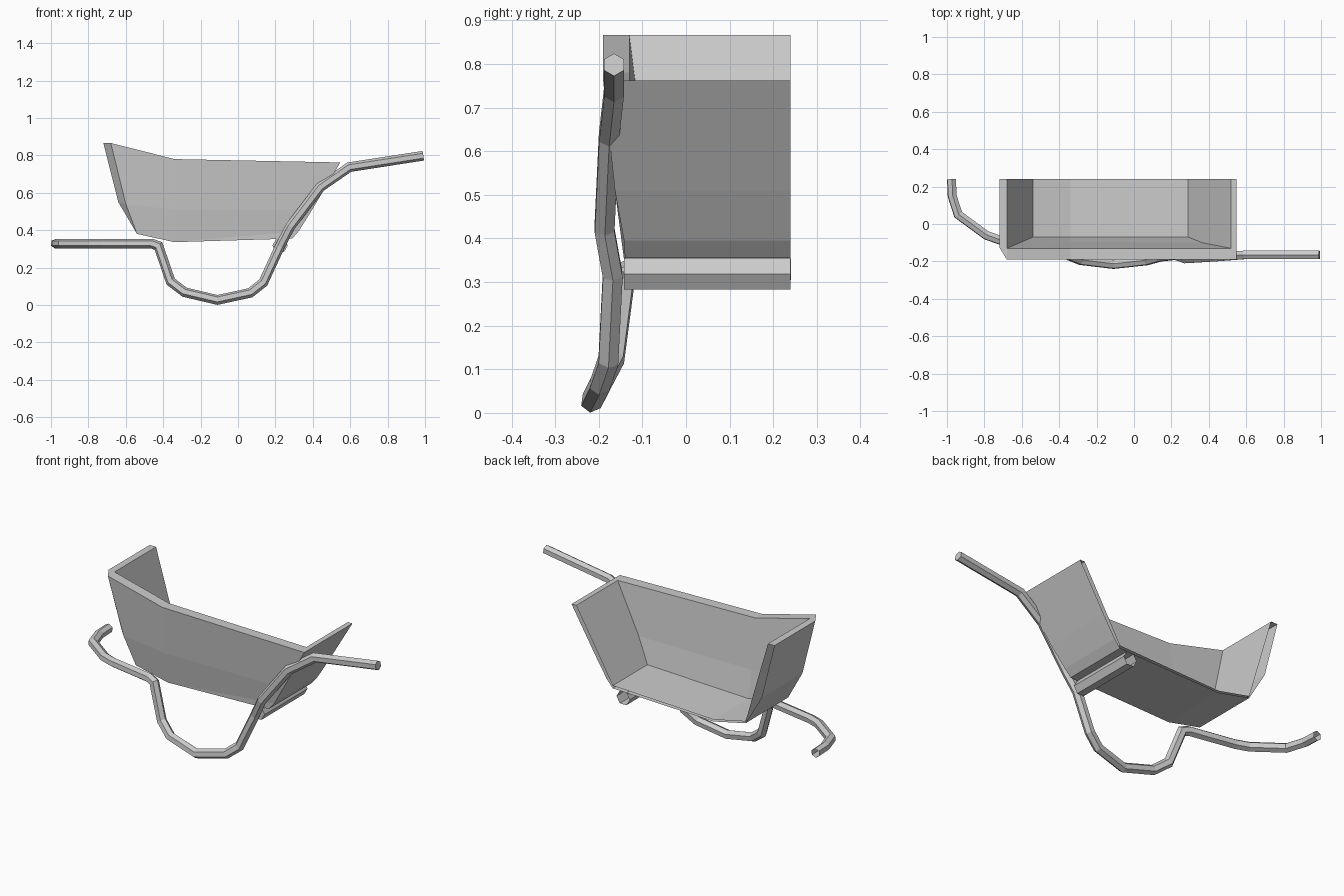
import bpy, bmesh, math
from mathutils import Vector

if "Cube" in bpy.data.objects:
    bpy.data.objects.remove(bpy.data.objects["Cube"])

CUT = 0.24  # y of the open section plane

steel = bpy.data.materials.new("grey_steel")
steel.diffuse_color = (0.6, 0.6, 0.6, 1)
steel.use_nodes = True
steel.node_tree.nodes["Principled BSDF"].inputs["Base Color"].default_value = steel.diffuse_color


def finish(bm, name):
    bmesh.ops.remove_doubles(bm, verts=bm.verts, dist=0.0005)
    bmesh.ops.recalc_face_normals(bm, faces=bm.faces)
    me = bpy.data.meshes.new(name)
    bm.to_mesh(me)
    bm.free()
    me.materials.append(steel)
    ob = bpy.data.objects.new(name, me)
    bpy.context.collection.objects.link(ob)
    return ob


def strip(bm, row_a, row_b):
    """Quads between two equally long rows of points."""
    a = [bm.verts.new(p) for p in row_a]
    b = [bm.verts.new(p) for p in row_b]
    for i in range(len(a) - 1):
        bm.faces.new((a[i], a[i + 1], b[i + 1], b[i]))


def at_cut(p):
    return (p[0], CUT, p[2])


def closed_row(points):
    """Extend both ends of a row to the section plane."""
    return [at_cut(points[0])] + points + [at_cut(points[-1])]


def hex_tube(name, path, radius, vertex_dir, cap_start=False, cap_end=False):
    pts = [Vector(p) for p in path]
    seg = [(b - a).normalized() for a, b in zip(pts, pts[1:])]
    bm = bmesh.new()
    d = seg[0]
    u = Vector(vertex_dir)
    u = (u - d * u.dot(d)).normalized()
    ring = [pts[0] + radius * (math.cos(k * math.pi / 3) * u
            + math.sin(k * math.pi / 3) * d.cross(u)) for k in range(6)]
    rings = [[bm.verts.new(p) for p in ring]]
    # slide each ring along its segment onto the mitre plane
    for i, d in enumerate(seg):
        n = d if i == len(seg) - 1 else (d + seg[i + 1]).normalized()
        ring = [p + d * ((pts[i + 1] - p).dot(n) / d.dot(n)) for p in ring]
        rings.append([bm.verts.new(p) for p in ring])
    for a, b in zip(rings, rings[1:]):
        for k in range(6):
            bm.faces.new((a[k], a[(k + 1) % 6], b[(k + 1) % 6], b[k]))
    if cap_start:
        bm.faces.new(rings[0])
    if cap_end:
        bm.faces.new(rings[-1])
    return finish(bm, name)


# Tray: nose, chamfered corner, side bend, rear corner
rim = [(-0.72, -0.125, 0.866), (-0.68, -0.19, 0.866),
       (-0.34, -0.19, 0.78), (0.547, -0.19, 0.762)]
mid = [(-0.64, -0.125, 0.55), (-0.60, -0.165, 0.54),
       (-0.34, -0.163, 0.51), (0.397, -0.163, 0.51)]
low = [(-0.54, -0.14, 0.38), (-0.54, -0.14, 0.38),
       (-0.34, -0.14, 0.336), (0.325, -0.142, 0.395)]
base = low[:3] + [(0.29, -0.14, 0.355)]
rim_in = [(-0.68, -0.13, 0.866), (-0.68, -0.13, 0.866),
          (-0.34, -0.13, 0.78), (0.518, -0.13, 0.762)]
mid_in = [(-0.587, -0.09, 0.55), (-0.587, -0.09, 0.55),
          (-0.34, -0.095, 0.50), (0.365, -0.10, 0.50)]
floor_in = [(-0.54, -0.07, 0.39), (-0.54, -0.07, 0.39),
            (-0.34, -0.07, 0.347), (0.29, -0.07, 0.37)]

bm = bmesh.new()
rows = [closed_row(r) for r in (base, low, mid, rim, rim_in, mid_in, floor_in)]
for a, b in zip(rows, rows[1:]):
    strip(bm, a, b)
for floor in (base[1:], floor_in[1:]):
    strip(bm, floor, [at_cut(p) for p in floor])
# drop faces collapsed by shared points
bmesh.ops.remove_doubles(bm, verts=bm.verts, dist=0.0005)
bmesh.ops.dissolve_degenerate(bm, edges=bm.edges, dist=0.0005)
finish(bm, "tray")

# Bent handle, leg and front loop in one tube
frame_path = [
    (0.991, -0.165, 0.798), (0.595, -0.165, 0.737), (0.44, -0.177, 0.63),
    (0.28, -0.187, 0.42), (0.225, -0.168, 0.315), (0.135, -0.178, 0.12),
    (0.065, -0.197, 0.065), (-0.11, -0.216, 0.027), (-0.285, -0.195, 0.068),
    (-0.36, -0.165, 0.125), (-0.425, -0.14, 0.315), (-0.46, -0.133, 0.328),
    (-0.72, -0.085, 0.328), (-0.79, -0.06, 0.328), (-0.94, 0.05, 0.328),
    (-0.972, 0.15, 0.328), (-0.976, CUT, 0.328)]
hex_tube("frame_tube", frame_path, 0.026, (0, 0, 1), cap_start=True)

# Cross rod under the tray
hex_tube("cross_rod", [(0.225, -0.142, 0.318), (0.225, CUT, 0.318)],
         0.041, (1, 0, 0), cap_start=True)
